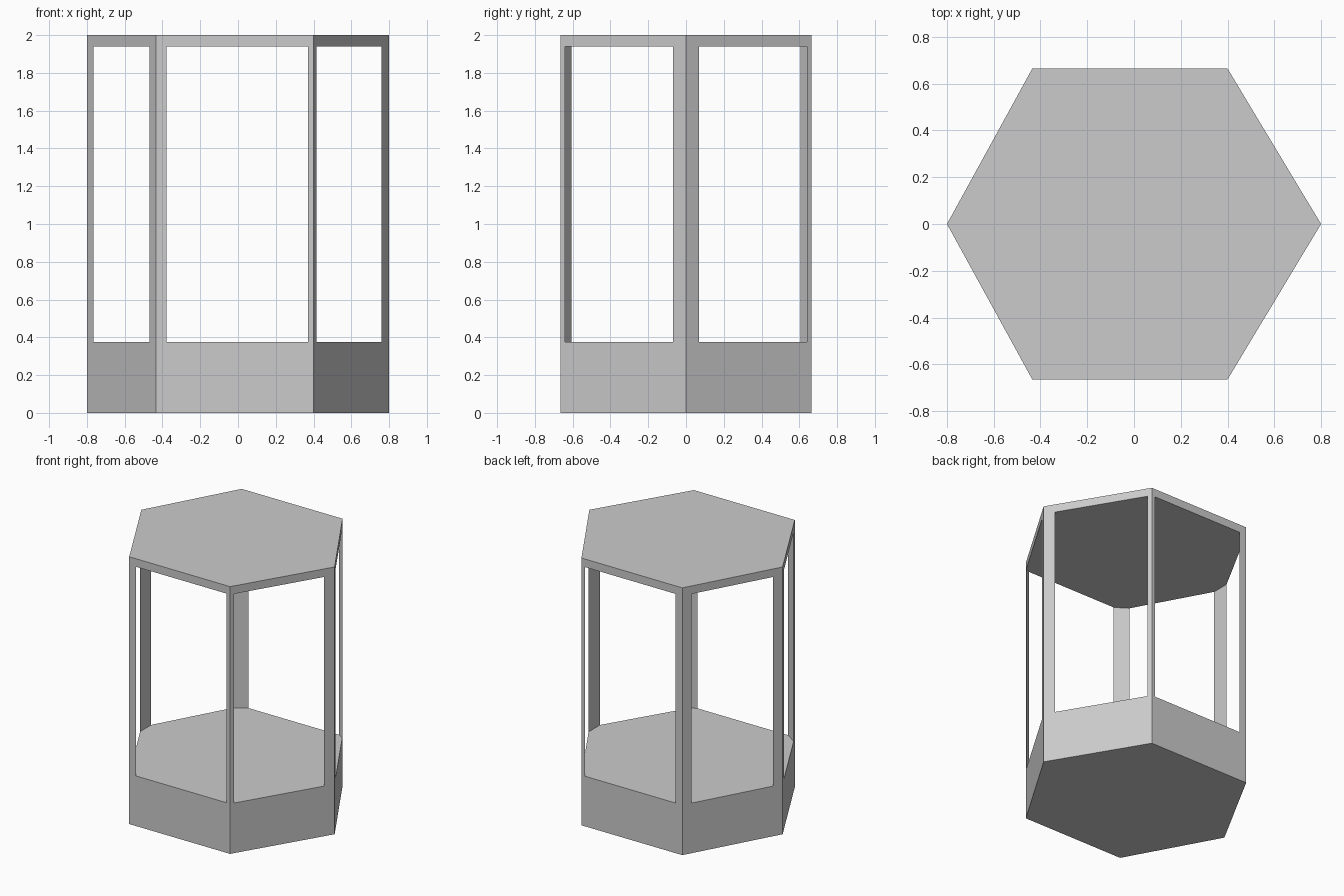
import bpy, bmesh
from mathutils import Vector

cube = bpy.data.objects.get("Cube")
if cube:
    bpy.data.objects.remove(cube, do_unlink=True)

grey = bpy.data.materials.new("plain_grey")
grey.use_nodes = True
colour = (0.6, 0.6, 0.6, 1.0)
grey.diffuse_color = colour
grey.node_tree.nodes["Principled BSDF"].inputs["Base Color"].default_value = colour

BASE_TOP, ROOF_BOTTOM, HEIGHT = 0.375, 1.94, 2.0


def prism(name, outline, bottom, top):
    """Extrude a counter-clockwise outline between two heights."""
    bm = bmesh.new()
    face = bm.faces.new([bm.verts.new((p.x, p.y, bottom)) for p in outline])
    side = bmesh.ops.extrude_face_region(bm, geom=[face])["geom"]
    verts = [v for v in side if isinstance(v, bmesh.types.BMVert)]
    bmesh.ops.translate(bm, vec=(0, 0, top - bottom), verts=verts)
    bmesh.ops.recalc_face_normals(bm, faces=bm.faces)
    mesh = bpy.data.meshes.new(name)
    bm.to_mesh(mesh)
    bm.free()
    mesh.materials.append(grey)
    obj = bpy.data.objects.new(name, mesh)
    bpy.context.collection.objects.link(obj)
    return obj


def flip(p):
    return Vector((p.x, -p.y))


# Front half of the hexagon, left to right
west, south_west = Vector((-0.8, 0)), Vector((-0.435, -0.665))
south_east, east = Vector((0.4, -0.665)), Vector((0.8, 0))
hexagon = [west, south_west, south_east, east, flip(south_east), flip(south_west)]

# Solid plinth and flat roof
prism("base", hexagon, 0, BASE_TOP)
prism("roof", hexagon, ROOF_BOTTOM, HEIGHT)

# Window ends along each wall, seen from above
west_jamb = west.lerp(south_west, 0.098)
sw_jambs = (west.lerp(south_west, 0.91), Vector((-0.378, -0.665)))
se_jambs = (Vector((0.37, -0.665)), south_east.lerp(east, 0.038))
east_jamb = south_east.lerp(east, 0.897)

# Triangular corner posts
posts = {
    "right_post": (west, flip(west_jamb), west_jamb),
    "left_post": (east, east_jamb, flip(east_jamb)),
    "front_right_post": (south_west, sw_jambs[1], sw_jambs[0]),
    "front_left_post": (south_east, se_jambs[1], se_jambs[0]),
}
for name, outline in posts.items():
    prism(name, outline, BASE_TOP, ROOF_BOTTOM)
    if name.startswith("front"):
        mirrored = [flip(p) for p in reversed(outline)]
        prism(name.replace("front", "back"), mirrored, BASE_TOP, ROOF_BOTTOM)
